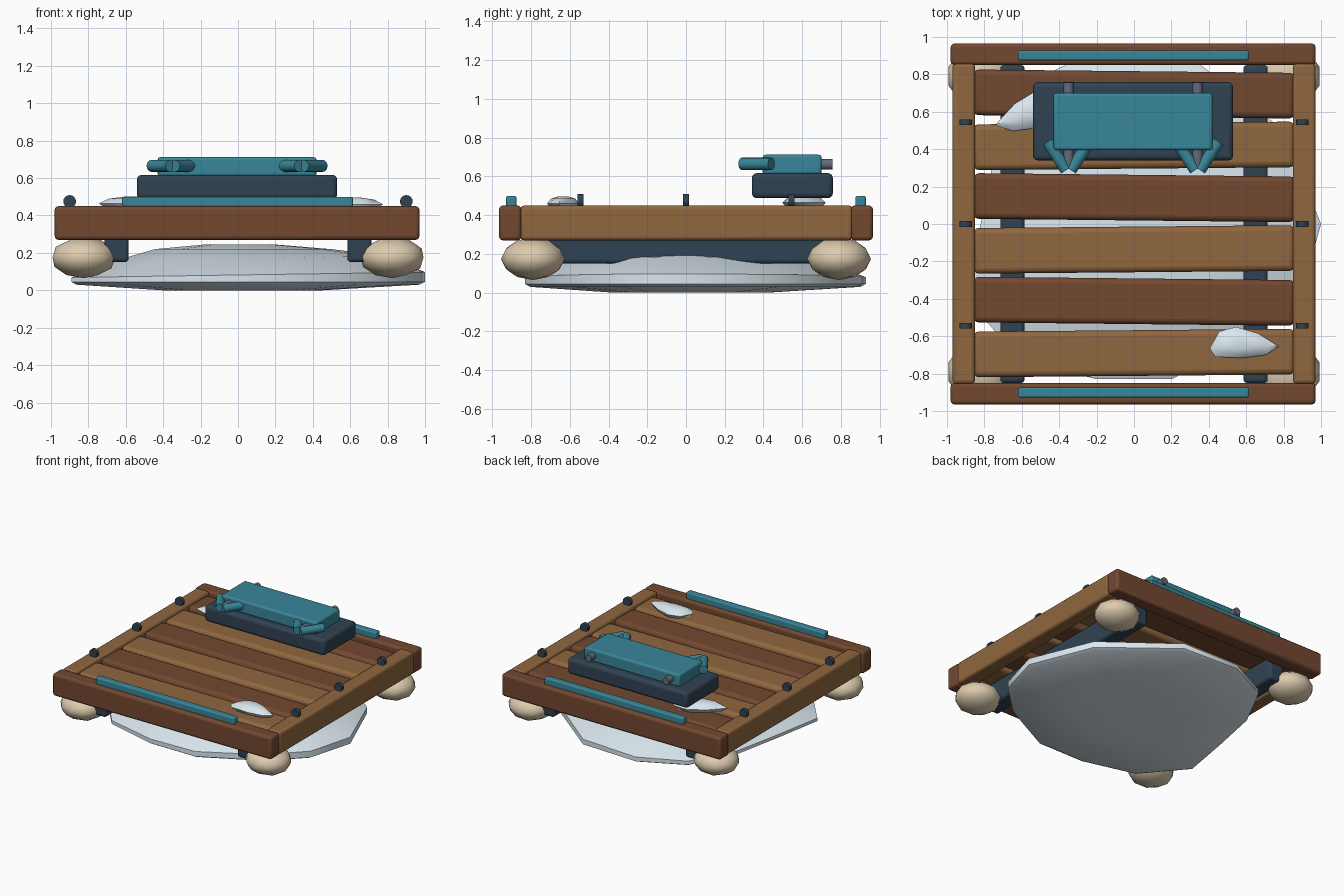
import bpy, bmesh, math
from mathutils import Vector

if "Cube" in bpy.data.objects:
    bpy.data.objects.remove(bpy.data.objects["Cube"])


def material(name, rgb):
    m = bpy.data.materials.new(name)
    m.diffuse_color = (*rgb, 1)
    m.use_nodes = True
    m.node_tree.nodes["Principled BSDF"].inputs["Base Color"].default_value = m.diffuse_color
    return m


DARK = material("dark_wood", (0.17, 0.065, 0.03))
LIGHT = material("light_wood", (0.28, 0.135, 0.05))
NAVY = material("navy", (0.03, 0.055, 0.085))
TEAL = material("teal", (0.04, 0.24, 0.32))
CREAM = material("cream", (0.72, 0.60, 0.42))
ICE = material("ice", (0.70, 0.80, 0.86))
STEEL = material("steel", (0.12, 0.15, 0.19))


def finish(ob, name, mat, angle=35):
    ob.name = name
    ob.data.materials.append(mat)
    bpy.ops.object.select_all(action='DESELECT')
    ob.select_set(True)
    bpy.context.view_layer.objects.active = ob
    bpy.ops.object.shade_smooth_by_angle(angle=math.radians(angle))
    return ob


def box(name, x, y, z, mat, bevel=0.02, turn=0):
    """Bevelled box given by its (min, max) range on each axis."""
    bpy.ops.mesh.primitive_cube_add(size=1, location=[sum(r) / 2 for r in (x, y, z)])
    ob = bpy.context.object
    ob.scale = [r[1] - r[0] for r in (x, y, z)]
    bpy.ops.object.transform_apply(location=False, rotation=False, scale=True)
    ob.rotation_euler.z = math.radians(turn)
    b = ob.modifiers.new("bevel", 'BEVEL')
    b.width, b.segments = bevel, 3
    return finish(ob, name, mat)


def rod(name, a, b, r, mat, sides=16):
    a, b = Vector(a), Vector(b)
    bpy.ops.mesh.primitive_cylinder_add(vertices=sides, radius=r, depth=(b - a).length,
                                        location=(a + b) / 2)
    ob = bpy.context.object
    ob.rotation_euler = (b - a).to_track_quat('Z', 'Y').to_euler()
    return finish(ob, name, mat)


def ringed(name, outline, levels, mat, angle=40):
    """Solid from an outline: levels are (scale, function giving z)."""
    bm = bmesh.new()
    rings = [[bm.verts.new((x * s, y * s, zf(x, y))) for x, y in outline] for s, zf in levels]
    n = len(outline)
    for lo, hi in zip(rings, rings[1:]):
        for i in range(n):
            j = (i + 1) % n
            bm.faces.new((lo[i], lo[j], hi[j], hi[i]))
    bm.faces.new(rings[0][::-1])
    bm.faces.new(rings[-1])
    me = bpy.data.meshes.new(name)
    bm.to_mesh(me)
    bm.free()
    ob = bpy.data.objects.new(name, me)
    bpy.context.collection.objects.link(ob)
    return finish(ob, name, mat, angle)


# Ice floe below the raft
floe = [(1, 0), (.8, .5), (.28, .91), (-.2, .93), (-.55, .76), (-.74, .4), (-.82, 0),
        (-.89, -.4), (-.62, -.72), (-.2, -.83), (.2, -.83), (.65, -.6), (.9, -.36)]
ringed("ice_floe", floe, [
    (0.45, lambda x, y: 0.0),
    (0.97, lambda x, y: 0.03),
    (1.0, lambda x, y: 0.045),
    (1.0, lambda x, y: 0.082 + 0.015 * x),
    (0.78, lambda x, y: 0.165 + 0.02 * x),
    (0.5, lambda x, y: 0.22),
    (0.2, lambda x, y: 0.245)], ICE)

# Frame, runners, floats, pegs and edge strips
for s, side in ((-1, "left"), (1, "right")):
    box(f"{side}_rail", sorted((s * .85, s * .97)), (-.855, .86), (.27, .45), LIGHT)
    box(f"{side}_runner", sorted((s * .585, s * .715)), (-.85, .85), (.15, .335), NAVY)
    for y in (-.545, 0, .545):
        rod(f"{side}_peg", (s * .9, y - .015, .475), (s * .9, y + .015, .475), .034, NAVY)
for t, end in ((-1, "front"), (1, "back")):
    box(f"{end}_beam", (-.98, .97), sorted((t * .85, t * .965)), (.27, .45), DARK)
    box(f"{end}_strip", (-.62, .615), sorted((t * .875, t * .928)), (.44, .50), TEAL, .01)
    for s, side in ((-1, "left"), (1, "right")):
        bpy.ops.mesh.primitive_ico_sphere_add(subdivisions=2, radius=1,
                                              location=(s * .825, t * .79, .175))
        ob = bpy.context.object
        ob.scale = (.175, .165, .11)
        finish(ob, f"{end}_{side}_float", CREAM, 60)

# Deck planks, each a little askew
for i in range(6):
    y = .695 - .277 * i
    box("deck_plank", (-.86, .86), (y - .122, y + .122), (.335, .435),
        LIGHT if i % 2 else DARK, .03, .5 if i % 2 else -.6)

# Snow patches on the deck
patch = [(.19, -.02), (.08, .05), (-.04, .085), (-.13, .06), (-.18, -.03),
         (-.15, -.075), (0, -.082), (.12, -.065)]
patch_levels = [(.8, lambda x, y: -.03), (1, lambda x, y: 0), (.75, lambda x, y: .025),
                (.35, lambda x, y: .036)]
ob = ringed("front_snow_patch", patch, patch_levels, ICE, 60)
ob.location = (.585, -.635, .46)
ob = ringed("back_snow_patch", [(-x * 1.2, y * 1.2) for x, y in patch][::-1],
            patch_levels, ICE, 60)
ob.location = (-.53, .61, .465)
ob.rotation_euler.z = math.radians(15)

# Seat block with padded top and forked rods
box("seat_base", (-.54, .53), (.34, .758), (.488, .617), NAVY, .025)
box("seat_pad", (-.43, .42), (.395, .70), (.61, .712), TEAL, .015)
for x in (-.35, .34):
    rod("fork_rod", (x, .31, .663), (x, .757, .663), .028, STEEL)
    for s in (-1, 1):
        rod("fork_prong", (x + s * .012, .288, .665), (x + s * .112, .44, .665), .032, TEAL)
